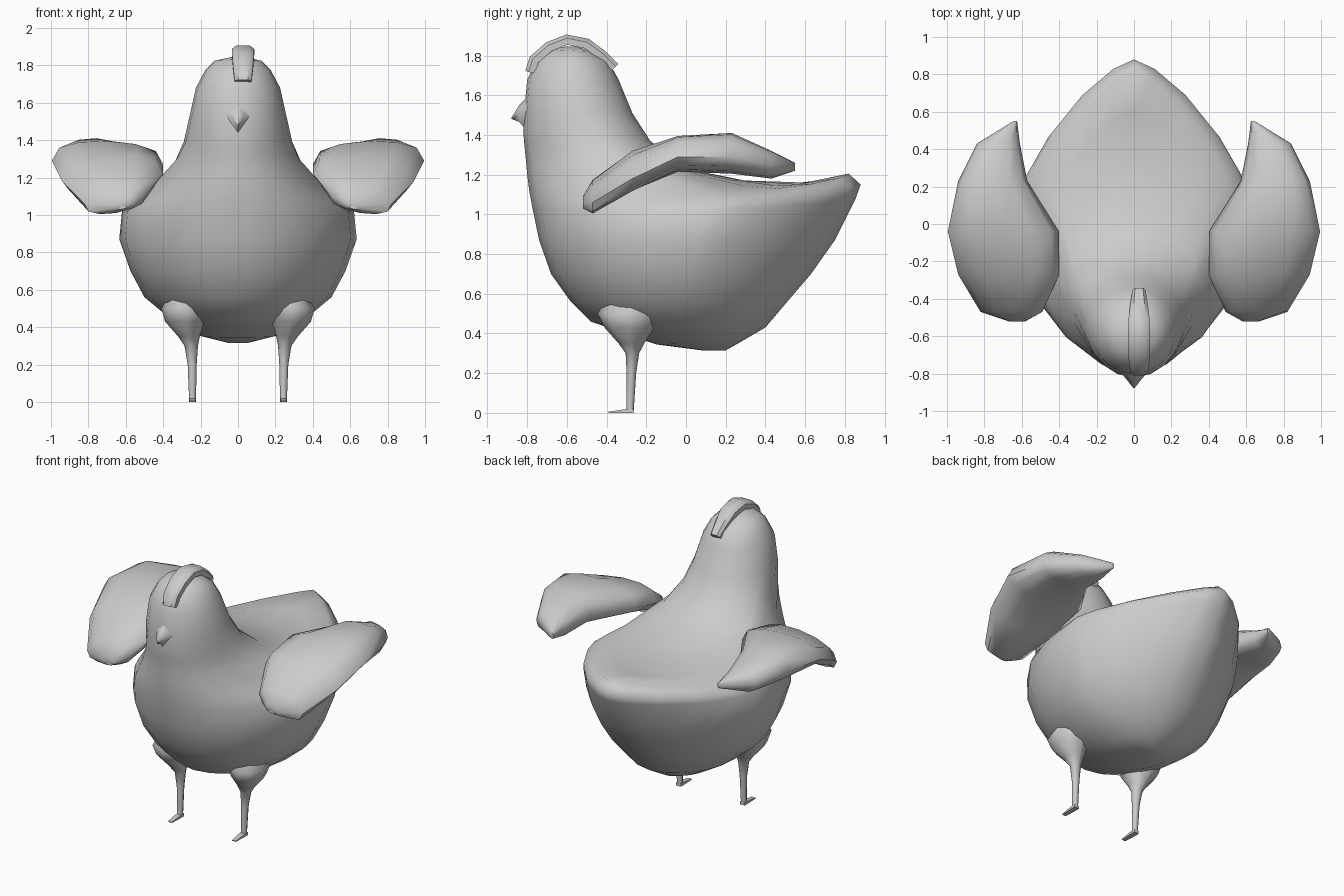
import bpy, bmesh, math
from mathutils import Vector

if "Cube" in bpy.data.objects:
    bpy.data.objects.remove(bpy.data.objects["Cube"])


def loft(name, rings, angle=50):
    """Skin a list of equal-length point rings; both ends are capped."""
    bm = bmesh.new()
    rows = [[bm.verts.new(p) for p in r] for r in rings]
    n = len(rows[0])
    for a, b in zip(rows, rows[1:]):
        for i in range(n):
            j = (i + 1) % n
            bm.faces.new((a[i], a[j], b[j], b[i]))
    for row in (rows[0], rows[-1]):
        c = bm.verts.new(sum((v.co for v in row), Vector()) / n)
        for i in range(n):
            bm.faces.new((row[i], row[(i + 1) % n], c))
    bmesh.ops.remove_doubles(bm, verts=bm.verts, dist=1e-5)
    bmesh.ops.recalc_face_normals(bm, faces=bm.faces)
    me = bpy.data.meshes.new(name)
    bm.to_mesh(me)
    bm.free()
    ob = bpy.data.objects.new(name, me)
    bpy.context.collection.objects.link(ob)
    bpy.ops.object.select_all(action='DESELECT')
    ob.select_set(True)
    bpy.context.view_layer.objects.active = ob
    bpy.ops.object.shade_smooth_by_angle(angle=math.radians(angle))
    return ob


def oval(x, y, z, rx, ry, n=8):
    return [(x + rx * math.cos(2 * math.pi * i / n),
             y + ry * math.sin(2 * math.pi * i / n), z) for i in range(n)]


def body_ring(yf, zf, yb, zb, w, ym, p, sag=0, n=20):
    """Egg-shaped ring: elliptical front, pointed back, tilted from zf to zb, sides sagging."""
    pts = []
    for i in range(n):
        t = 2 * math.pi * i / n
        c, s = math.cos(t), math.sin(t)
        if s > 0:
            x = w * math.copysign(abs(c) ** (2 / p), c)
            y = ym + (yb - ym) * s ** (2 / p)
        else:
            x, y = w * c, ym + (ym - yf) * s
        k = (y - yf) / (yb - yf)
        pts.append((x, y, zf + (zb - zf) * k - sag * max(0, 4 * k * (1 - k)) ** .7))
    return pts


# Body with neck, head and raised tail: yf, zf, yb, zb, half width, y of width, back sharpness, sag
body = [
    (0.08, .315, .20, .315, .05, .14, 2),
    (-.15, .345, .28, .36, .20, .06, 2),
    (-.48, .46, .40, .43, .36, 0, 1.9),
    (-.58, .56, .51, .56, .50, 0, 1.8),
    (-.68, .70, .63, .70, .575, .02, 1.65),
    (-.74, .87, .75, .87, .635, .06, 1.5),
    (-.775, 1.04, .855, 1.08, .62, .12, 1.4, .04),
    (-.79, 1.12, .88, 1.15, .59, .15, 1.4, .075),
    (-.80, 1.20, .82, 1.205, .53, .12, 1.35, .095),
    (-.805, 1.26, .60, 1.16, .46, 0, 1.5, .05),
    (-.81, 1.31, .30, 1.17, .40, -.12, 1.7, .01),
    (-.815, 1.36, 0, 1.23, .34, -.3, 2),
    (-.82, 1.42, -.18, 1.37, .29, -.45, 2),
    (-.815, 1.52, -.27, 1.51, .262, -.53, 2),
    (-.80, 1.68, -.34, 1.68, .225, -.57, 2),
    (-.75, 1.78, -.39, 1.77, .175, -.57, 2),
    (-.69, 1.83, -.47, 1.82, .125, -.57, 2),
    (-.61, 1.845, -.55, 1.845, .03, -.58, 2),
]
loft("body", [body_ring(*r) for r in body], 75)

# Beak
loft("beak", [[(x * k, y, z + zk * k) for x, zk in ((0, .08), (.065, .02), (0, -.09), (-.065, .02))]
              for k, y, z in ((1.2, -.785, 1.51), (.5, -.84, 1.51), (.05, -.878, 1.485))], 80)

# Comb: y, z of the centre line, half width
path = [(-.785, 1.715, .045), (-.765, 1.78, .052), (-.69, 1.845, .058), (-.60, 1.88, .06),
        (-.50, 1.86, .055), (-.42, 1.80, .045), (-.36, 1.74, .035)]
comb = []
for i, (y, z, w) in enumerate(path):
    a, b = path[max(i - 1, 0)], path[min(i + 1, len(path) - 1)]
    d = Vector((0, b[0] - a[0], b[1] - a[1])).normalized()
    nrm = Vector((0, -d.z, d.y)) * .026
    c = Vector((.027, y, z))
    comb.append([c + nrm * h + Vector((w * k, 0, 0))
                 for k, h in ((-1, -1), (1, -1), (1, .3), (.6, 1), (-.6, 1), (-1, .3))])
loft("comb", comb, 40)

# Wing stations: y, inner x, outer x, inner z, top z, outer z, underside z
wing = [
    (-.52, .58, .67, 1.06, 1.09, 1.05, 1.03),
    (-.47, .49, .82, 1.11, 1.17, 1.06, 1.01),
    (-.27, .40, .94, 1.22, 1.32, 1.18, 1.12),
    (-.04, .40, .995, 1.27, 1.395, 1.29, 1.215),
    (.23, .57, .94, 1.27, 1.41, 1.29, 1.205),
    (.43, .61, .84, 1.24, 1.32, 1.25, 1.18),
    (.55, .625, .645, 1.24, 1.26, 1.24, 1.22),
]
# Leg rings: x, y, z, x radius, y radius
leg = [(.24, -.24, .66, .08, .12), (.285, -.285, .50, .125, .16), (.285, -.285, .43, .105, .125),
       (.262, -.275, .35, .058, .065), (.25, -.27, .30, .036, .034), (.245, -.275, .20, .024, .024),
       (.243, -.282, 0, .018, .018)]

for side, s in (("left", 1), ("right", -1)):
    rings = []
    for y, xi, xo, zi, zt, zo, zb in wing:
        ring = []
        for i in range(12):
            t = 2 * math.pi * i / 12
            c, sn = math.cos(t), math.sin(t)
            x = (xi + xo) / 2 + (xo - xi) / 2 * c
            base = zi + (zo - zi) * (c + 1) / 2
            mid = (zi + zo) / 2
            lift = math.copysign(abs(sn) ** .7, sn)
            z = base + ((zt - mid) if sn > 0 else (mid - zb)) * lift
            ring.append((s * x, y, z))
        rings.append(ring)
    loft(side + "_wing", rings, 55)
    loft(side + "_leg", [oval(s * x, y, z, rx, ry) for x, y, z, rx, ry in leg], 60)
    # Flat toe pointing forward
    loft(side + "_foot", [[(s * (.243 + k * w), y, z) for k, z in ((-1, 0), (1, 0), (1, h), (-1, h))]
                          for y, w, h in ((-.265, .018, .02), (-.31, .018, .018), (-.39, .014, .006))], 30)
